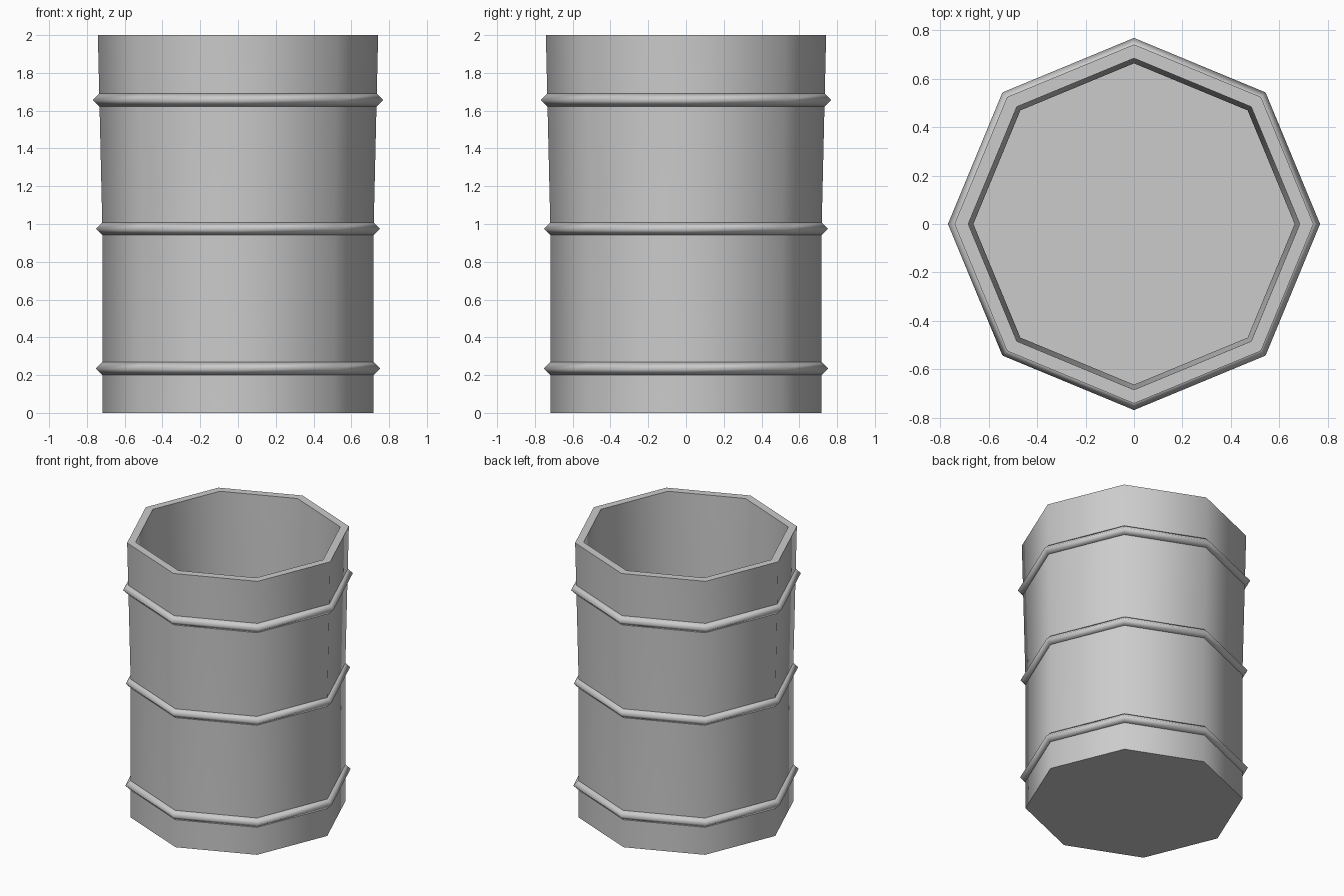
import bpy, bmesh
from math import cos, sin, pi, radians

if "Cube" in bpy.data.objects:
    bpy.data.objects.remove(bpy.data.objects["Cube"])

SIDES = 8


def lathe(name, profile, closed, sharp_angle):
    """Spin an (r, z) profile into an eight-sided solid, capping open ends."""
    bm = bmesh.new()
    rings = [[bm.verts.new((r * cos(2 * pi * i / SIDES), r * sin(2 * pi * i / SIDES), z))
              for i in range(SIDES)] for r, z in profile]
    pairs = list(zip(rings, rings[1:]))
    if closed:
        pairs.append((rings[-1], rings[0]))
    else:
        bm.faces.new(rings[0])
        bm.faces.new(rings[-1])
    for a, b in pairs:
        for i in range(SIDES):
            j = (i + 1) % SIDES
            bm.faces.new((a[i], a[j], b[j], b[i]))
    bmesh.ops.recalc_face_normals(bm, faces=bm.faces)
    mesh = bpy.data.meshes.new(name)
    bm.to_mesh(mesh)
    bm.free()
    obj = bpy.data.objects.new(name, mesh)
    bpy.context.collection.objects.link(obj)
    bpy.ops.object.select_all(action='DESELECT')
    obj.select_set(True)
    bpy.context.view_layer.objects.active = obj
    bpy.ops.object.shade_smooth_by_angle(angle=radians(sharp_angle))
    return obj


# Open barrel: outer wall flares slightly above the middle, thick rim, inner floor
lathe("barrel_body",
      [(0.718, 0), (0.718, 0.97), (0.742, 2), (0.685, 2), (0.664, 0.97), (0.664, 0.06)],
      False, 50)

# Three raised hoops with a diamond cross-section
for name, r, z in (("lower_hoop", 0.72, 0.235),
                   ("middle_hoop", 0.717, 0.975),
                   ("upper_hoop", 0.735, 1.657)):
    d = 0.034
    lathe(name, [(r + d, z), (r, z + d), (r - d, z), (r, z - d)], True, 120)
